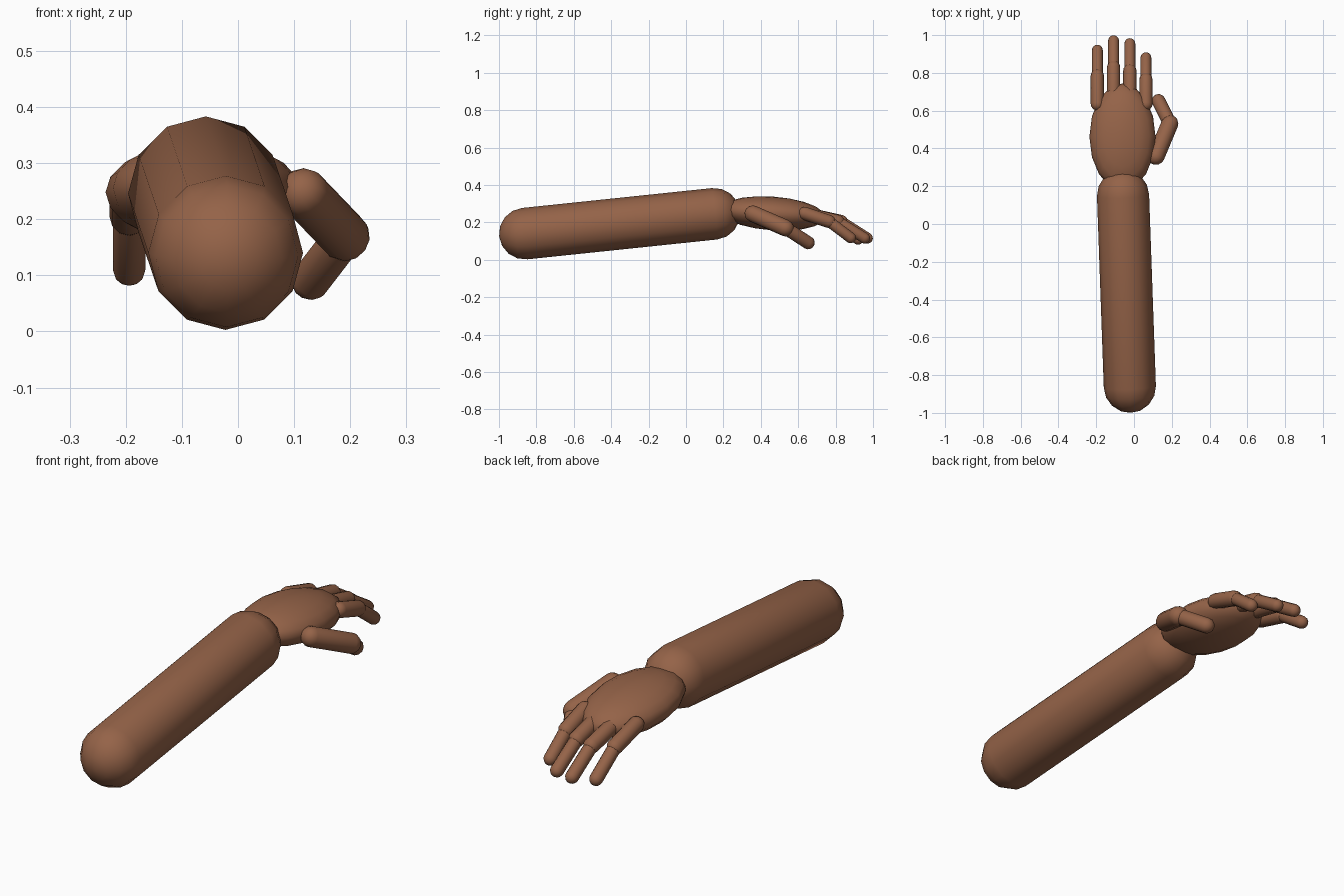
import bpy, bmesh, math
from mathutils import Vector, Matrix

if "Cube" in bpy.data.objects:
    bpy.data.objects.remove(bpy.data.objects["Cube"])

skin = bpy.data.materials.new("skin")
skin.diffuse_color = (0.30, 0.125, 0.065, 1)
skin.use_nodes = True
skin.node_tree.nodes["Principled BSDF"].inputs["Base Color"].default_value = skin.diffuse_color


def finish(name, bm):
    bmesh.ops.recalc_face_normals(bm, faces=bm.faces[:])
    for f in bm.faces:
        f.smooth = True
    me = bpy.data.meshes.new(name)
    bm.to_mesh(me)
    bm.free()
    me.materials.append(skin)
    ob = bpy.data.objects.new(name, me)
    bpy.context.collection.objects.link(ob)
    return ob


def capsule(name, a, b, r, sides=12, steps=4):
    """Round-ended cylinder from centre a to centre b."""
    a, b = Vector(a), Vector(b)
    d = (b - a).normalized()
    side = d.cross(Vector((0, 0, 1))).normalized()
    up = side.cross(d)
    bm = bmesh.new()
    rings = []
    angles = [math.pi / 2 * i / steps for i in range(1, steps + 1)]
    profile = [(a, -math.cos(t), math.sin(t)) for t in angles]
    profile += [(b, math.cos(t), math.sin(t)) for t in reversed(angles)]
    for c, along, out in profile:
        rings.append([bm.verts.new(c + d * along * r + (
            up * math.cos(k * math.tau / sides) + side * math.sin(k * math.tau / sides)) * out * r)
            for k in range(sides)])
    start, end = bm.verts.new(a - d * r), bm.verts.new(b + d * r)
    for k in range(sides):
        n = (k + 1) % sides
        bm.faces.new((start, rings[0][n], rings[0][k]))
        bm.faces.new((end, rings[-1][k], rings[-1][n]))
        for p, q in zip(rings, rings[1:]):
            bm.faces.new((p[k], p[n], q[n], q[k]))
    return finish(name, bm)


# Forearm
capsule("forearm", (-0.022, -0.862, 0.14), (-0.058, 0.152, 0.246), 0.138)

# Palm: flattened ball tilted slightly down toward the fingers
bm = bmesh.new()
bmesh.ops.create_uvsphere(bm, u_segments=16, v_segments=10, radius=1)
bm.transform(Matrix.Translation((-0.061, 0.462, 0.248))
             @ Matrix.Rotation(math.radians(-4), 4, 'X')
             @ Matrix.Diagonal((0.175, 0.283, 0.09, 1)))
finish("palm", bm)

# Four fingers: x, knuckle y, tip y, tip z
fingers = {
    "little_finger": (-0.194, 0.785, 0.920, 0.110),
    "ring_finger": (-0.108, 0.830, 0.970, 0.116),
    "middle_finger": (-0.022, 0.812, 0.955, 0.116),
    "index_finger": (0.063, 0.765, 0.880, 0.118),
}
for name, (x, ky, ty, tz) in fingers.items():
    knuckle = (x, ky, 0.205)
    capsule(name + "_base", (x, 0.635, 0.248), knuckle, 0.035)
    capsule(name + "_tip", knuckle, (x, ty, tz), 0.029)

# Thumb
joint = (0.190, 0.532, 0.170)
capsule("thumb_base", (0.117, 0.358, 0.246), joint, 0.045)
capsule("thumb_tip", joint, (0.130, 0.652, 0.092), 0.036)
